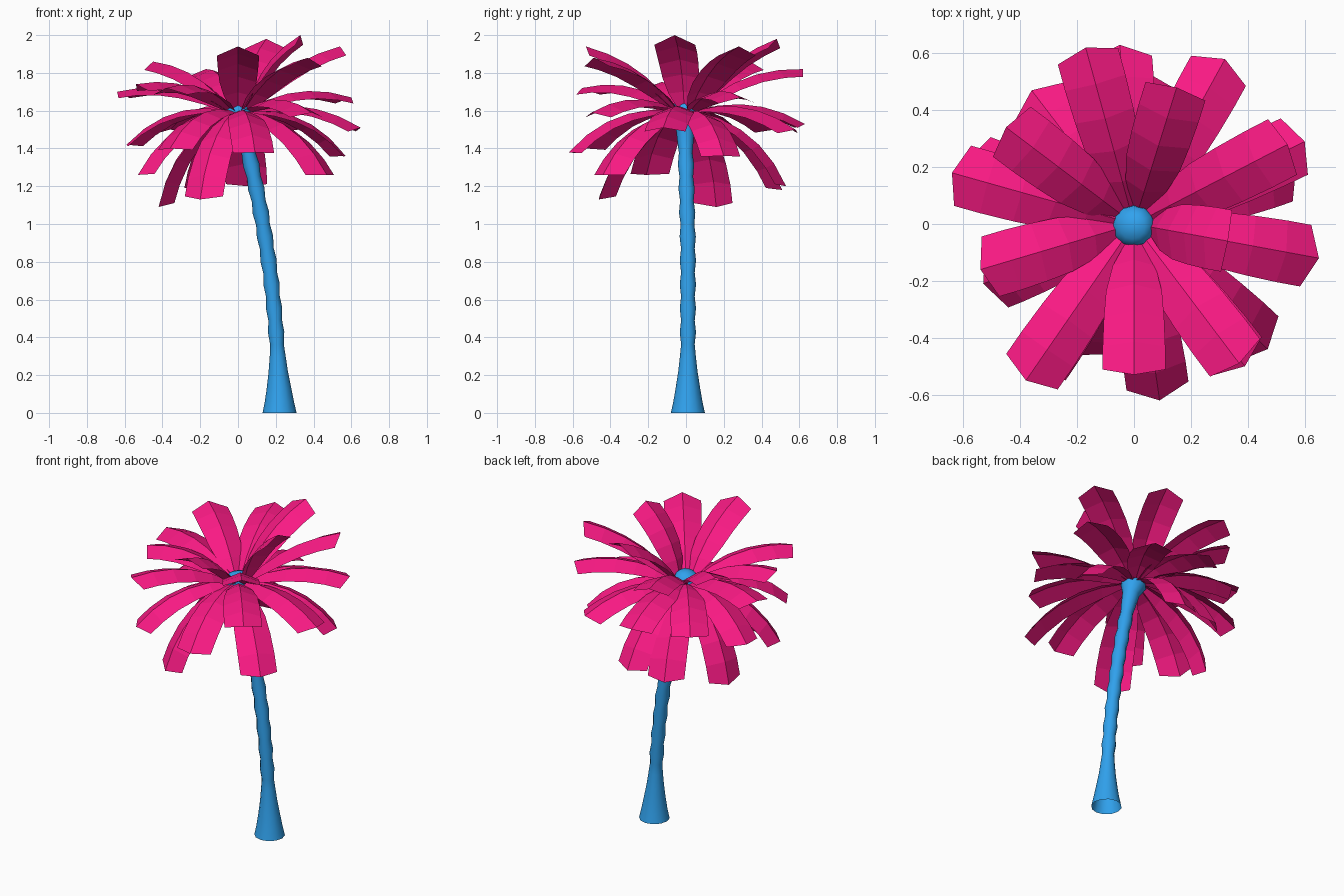
import bpy, bmesh, math
from mathutils import Vector

if "Cube" in bpy.data.objects:
    bpy.data.objects.remove(bpy.data.objects["Cube"])


def material(name, color):
    m = bpy.data.materials.new(name)
    m.diffuse_color = color
    m.use_nodes = True
    m.node_tree.nodes["Principled BSDF"].inputs["Base Color"].default_value = m.diffuse_color
    return m


def finish(bm, name, mat):
    me = bpy.data.meshes.new(name)
    bm.to_mesh(me)
    bm.free()
    me.materials.append(mat)
    ob = bpy.data.objects.new(name, me)
    bpy.context.collection.objects.link(ob)
    return ob


blue = material("trunk_blue", (0.03, 0.36, 0.85, 1))
pink = material("frond_pink", (0.95, 0.01, 0.23, 1))

# Trunk: leaning, flared foot, ringed shaft, domed crown (x, z, radius)
SIDES = 12
rings = [(0.22, 0, 0.09), (0.219, 0.06, 0.077), (0.217, 0.13, 0.065),
         (0.213, 0.22, 0.051), (0.21, 0.30, 0.042)]
for i in range(1, 19):
    t = i / 18
    x = 0.21 - 0.06 * t - 0.11 * t * t
    rings.append((x, 0.30 + 1.14 * t, 0.036 if i % 2 else 0.043))
rings += [(0.02, 1.52, 0.05), (0.0, 1.585, 0.075), (-0.004, 1.62, 0.07),
          (-0.006, 1.645, 0.045)]
bm = bmesh.new()
loops = []
for x, z, r in rings:
    tilt = 0.2 * min(1, z / 1.4) * r
    cy = 0.01 - 0.017 * max(0, z - 0.9) / 0.7
    loops.append([bm.verts.new((x + r * math.cos(a), cy + r * math.sin(a),
                                z + tilt * math.cos(a)))
                  for a in (2 * math.pi * k / SIDES for k in range(SIDES))])
for lo, hi in zip(loops, loops[1:]):
    for k in range(SIDES):
        n = (k + 1) % SIDES
        bm.faces.new((lo[k], lo[n], hi[n], hi[k]))
apex = bm.verts.new((-0.006, -0.007, 1.657))
for k in range(SIDES):
    bm.faces.new((loops[-1][k], loops[-1][(k + 1) % SIDES], apex))
trunk = finish(bm, "trunk", blue)
for p in trunk.data.polygons:
    p.use_smooth = True


# Frond: arched strip folded along its midrib, narrow at the crown
def frond(bm, tip, arch):
    tip = Vector(tip)
    out = Vector((tip.x, tip.y, 0)).normalized()
    side = Vector((-out.y, out.x, 0))
    up = Vector((0, 0, 1))
    p0 = out * 0.05 + up * 1.60
    chord = tip - p0
    normal = (up * chord.dot(out) - out * chord.z).normalized()
    p1 = (p0 + tip) / 2 + normal * arch
    segs = 5
    rows = []
    for i in range(segs + 1):
        t = i / segs
        p = p0 * (1 - t) ** 2 + p1 * 2 * t * (1 - t) + tip * t * t
        tan = ((p1 - p0) * (1 - t) + (tip - p1) * t).normalized()
        nrm = tan.cross(side)
        half = (0.025, 0.075, 0.098, 0.106, 0.11, 0.11)[i]
        drop = nrm * -half * 0.38
        back = tan * (-0.03 if i == segs else 0)
        rows.append([bm.verts.new(p + side * half + drop + back),
                     bm.verts.new(p),
                     bm.verts.new(p - side * half + drop + back)])
    for a, b in zip(rows, rows[1:]):
        for k in (0, 1):
            bm.faces.new((a[k], a[k + 1], b[k + 1], b[k]))


# Tiers of fronds, each given by its tip position
tiers = {
    "upper_fronds": (0.11, [
        (0.33, -0.06, 2.0), (0.15, 0.48, 1.98), (0.54, 0.28, 1.94),
        (-0.45, 0.34, 1.86), (0.0, -0.53, 1.94), (0.37, -0.49, 1.88)]),
    "middle_fronds": (0.13, [
        (-0.54, -0.16, 1.74), (-0.17, 0.62, 1.82), (-0.64, 0.18, 1.70),
        (0.60, 0.29, 1.67), (0.65, -0.12, 1.51), (0.32, 0.58, 1.50),
        (-0.38, -0.55, 1.72), (-0.36, 0.47, 1.5), (-0.05, 0.63, 1.53),
        (0.39, -0.50, 1.59)]),
    "lower_fronds": (0.16, [
        (0.09, -0.62, 1.38), (0.47, -0.44, 1.26), (-0.59, 0.22, 1.42),
        (-0.53, -0.21, 1.26), (-0.20, -0.46, 1.13), (-0.42, 0.16, 1.09),
        (0.05, 0.53, 1.20), (-0.20, 0.51, 1.18), (0.57, 0.20, 1.36),
        (-0.36, -0.53, 1.40)]),
}
for name, (arch, tips) in tiers.items():
    bm = bmesh.new()
    for tip in tips:
        frond(bm, tip, arch)
    # every frond's upper side faces out
    bm.normal_update()
    first = bm.faces[:]
    for i in range(0, len(first), 10):
        blade = first[i:i + 10]
        if sum(f.normal.z for f in blade) < 0:
            bmesh.ops.reverse_faces(bm, faces=blade)
    finish(bm, name, pink)
